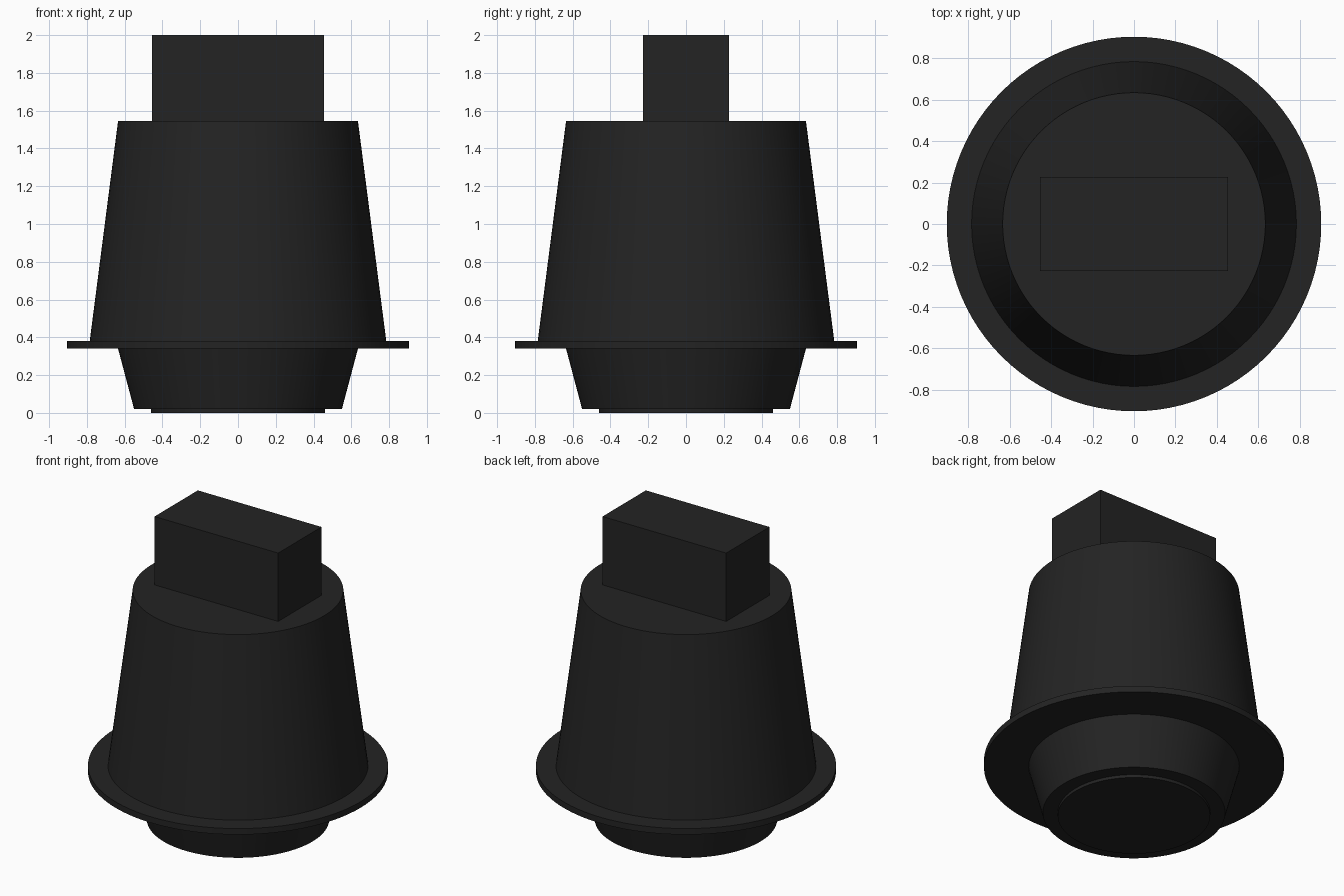
import bpy
import math

cube = bpy.data.objects.get("Cube")
if cube:
    bpy.data.objects.remove(cube, do_unlink=True)

black = bpy.data.materials.new("matte black")
black.use_nodes = True
colour = (0.017, 0.017, 0.017, 1)
black.diffuse_color = colour
black.node_tree.nodes["Principled BSDF"].inputs["Base Color"].default_value = colour


def tapered_disc(name, r_bottom, r_top, z_bottom, z_top):
    """Round capped section between two heights."""
    bpy.ops.mesh.primitive_cone_add(
        vertices=96, radius1=r_bottom, radius2=r_top,
        depth=z_top - z_bottom, location=(0, 0, (z_bottom + z_top) / 2))
    obj = bpy.context.object
    obj.name = name
    obj.data.materials.append(black)
    bpy.ops.object.shade_smooth_by_angle(angle=math.radians(30))


# Round sections, from the foot up
tapered_disc("foot_disc", 0.46, 0.46, 0, 0.02)
tapered_disc("lower_plug", 0.55, 0.635, 0.02, 0.34)
tapered_disc("flange", 0.905, 0.905, 0.34, 0.38)
tapered_disc("tapered_body", 0.785, 0.635, 0.38, 1.545)

# Rectangular grip on top
bpy.ops.mesh.primitive_cube_add(size=1, location=(0, 0, 1.7725))
grip = bpy.context.object
grip.name = "top_grip"
grip.scale = (0.91, 0.455, 0.455)
bpy.ops.object.transform_apply(location=False, rotation=False, scale=True)
grip.data.materials.append(black)
